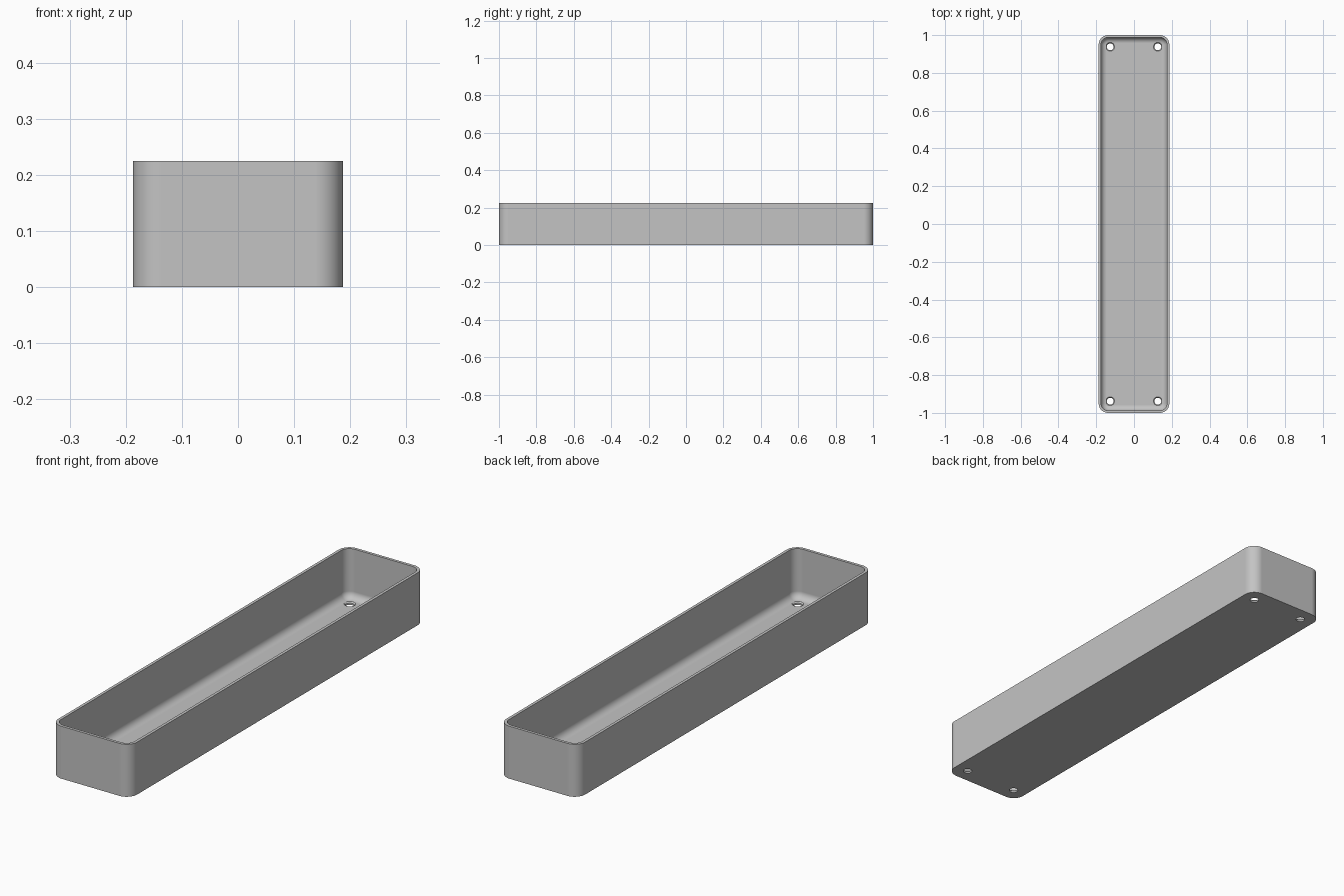
import bpy, bmesh, math

cube = bpy.data.objects.get("Cube")
if cube:
    bpy.data.objects.remove(cube, do_unlink=True)

HALF_X, HALF_Y, HEIGHT = 0.187, 1.0, 0.225
CORNER, WALL, FLOOR, FILLET = 0.05, 0.0125, 0.0125, 0.03
STEPS = 10

grey = bpy.data.materials.new("plain grey")
grey.use_nodes = True
colour = (0.55, 0.55, 0.55, 1)
grey.diffuse_color = colour
grey.node_tree.nodes["Principled BSDF"].inputs["Base Color"].default_value = colour


def rounded_ring(bm, inset, z):
    """Rounded rectangle of vertices, shrunk by inset, at height z."""
    ring = []
    radius = CORNER - inset
    cx, cy = HALF_X - CORNER, HALF_Y - CORNER
    for quarter, (sx, sy) in enumerate([(1, 1), (-1, 1), (-1, -1), (1, -1)]):
        for i in range(STEPS + 1):
            a = math.pi / 2 * (quarter + i / STEPS)
            ring.append(bm.verts.new((sx * cx + radius * math.cos(a),
                                      sy * cy + radius * math.sin(a), z)))
    return ring


def finish(bm, name):
    bmesh.ops.recalc_face_normals(bm, faces=bm.faces[:])
    mesh = bpy.data.meshes.new(name)
    bm.to_mesh(mesh)
    bm.free()
    mesh.materials.append(grey)
    obj = bpy.data.objects.new(name, mesh)
    bpy.context.collection.objects.link(obj)
    return obj


# Tray section: outside wall, rim, inside wall, then rounded floor edge
section = [(0, 0), (0, HEIGHT), (WALL, HEIGHT)]
for i in range(STEPS + 1):
    a = math.pi / 2 * i / STEPS
    section.append((WALL + FILLET * (1 - math.cos(a)),
                    FLOOR + FILLET * (1 - math.sin(a))))

bm = bmesh.new()
rings = [rounded_ring(bm, inset, z) for inset, z in section]
for low, high in zip(rings, rings[1:]):
    for i in range(len(low)):
        j = (i + 1) % len(low)
        bm.faces.new((low[i], low[j], high[j], high[i]))
bm.faces.new(rings[0])
bm.faces.new(rings[-1])
tray = finish(bm, "tray")

# Four screw holes with a slightly flared upper edge
bm = bmesh.new()
hole_section = [(0.018, -0.02), (0.018, FLOOR - 0.005), (0.028, FLOOR + 0.005)]
for sx in (-1, 1):
    for sy in (-1, 1):
        circles = []
        for radius, z in hole_section:
            circles.append([bm.verts.new((sx * 0.126 + radius * math.cos(k * math.tau / 32),
                                          sy * 0.938 + radius * math.sin(k * math.tau / 32), z))
                            for k in range(32)])
        for low, high in zip(circles, circles[1:]):
            for k in range(32):
                n = (k + 1) % 32
                bm.faces.new((low[k], low[n], high[n], high[k]))
        bm.faces.new(circles[0])
        bm.faces.new(circles[-1])
cutter = finish(bm, "hole_cutter")
cutter.hide_render = True
cutter.hide_viewport = True

# Cut the holes
cut = tray.modifiers.new("screw holes", "BOOLEAN")
cut.operation = "DIFFERENCE"
cut.solver = "EXACT"
cut.object = cutter
bpy.context.view_layer.update()
cut_mesh = bpy.data.meshes.new_from_object(
    tray.evaluated_get(bpy.context.evaluated_depsgraph_get()))
tray.modifiers.clear()
tray.data = cut_mesh
bpy.data.objects.remove(cutter, do_unlink=True)

# Smooth rounded corners with crisp rims and flat walls
bpy.ops.object.select_all(action="DESELECT")
tray.select_set(True)
bpy.context.view_layer.objects.active = tray
bpy.ops.object.shade_smooth_by_angle(angle=math.radians(30))
weighted = tray.modifiers.new("flat wall normals", "WEIGHTED_NORMAL")
weighted.keep_sharp = True
